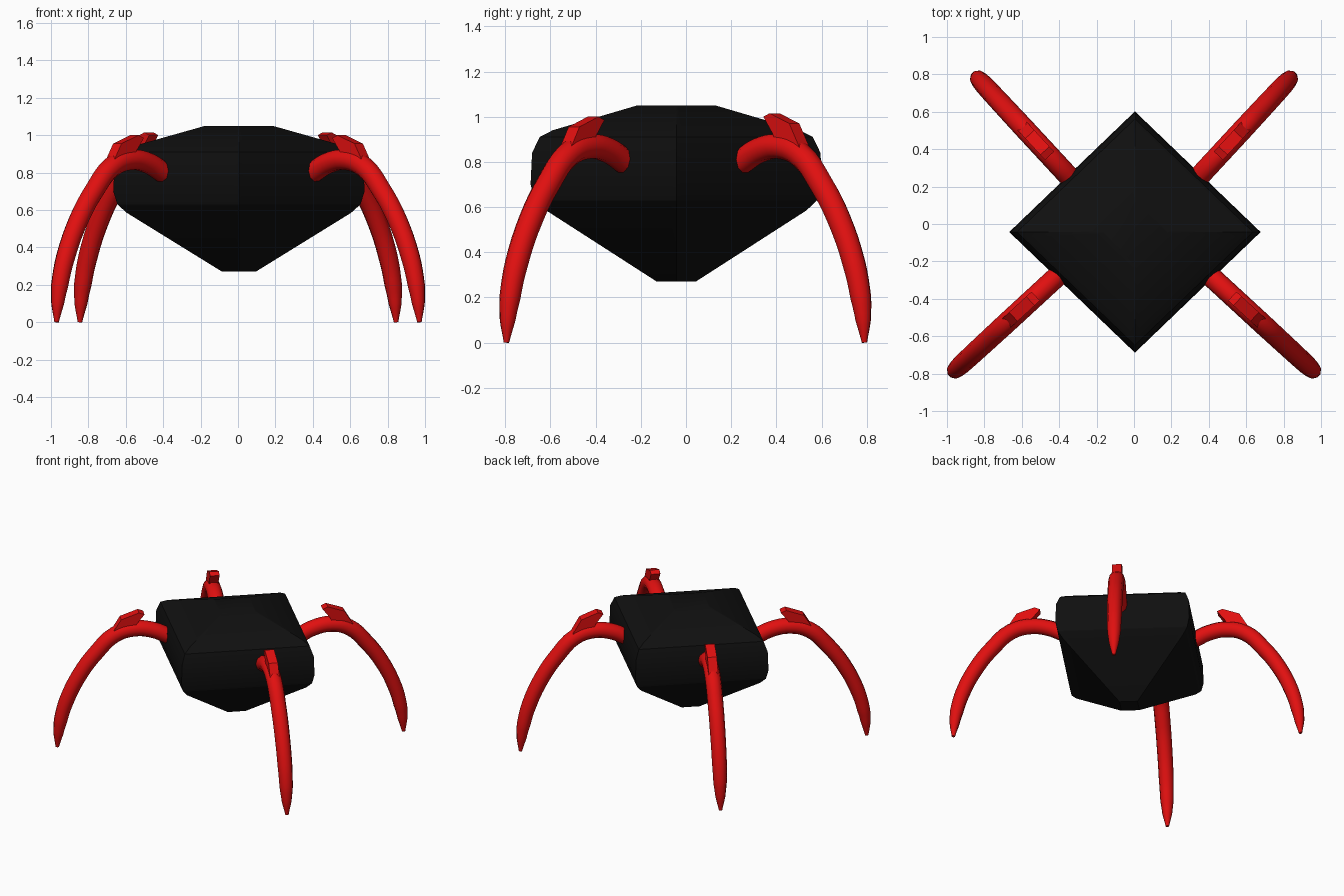
import bpy, bmesh, math
from mathutils import Vector

cube = bpy.data.objects.get("Cube")
if cube:
    bpy.data.objects.remove(cube, do_unlink=True)


def make_material(name, color):
    mat = bpy.data.materials.new(name)
    mat.use_nodes = True
    mat.diffuse_color = color
    mat.node_tree.nodes["Principled BSDF"].inputs["Base Color"].default_value = color
    return mat


BLACK = make_material("black", (0.005, 0.005, 0.005, 1))
RED = make_material("red", (0.75, 0.005, 0.005, 1))


def finish(name, bm, mat):
    bmesh.ops.recalc_face_normals(bm, faces=bm.faces)
    mesh = bpy.data.meshes.new(name)
    bm.to_mesh(mesh)
    bm.free()
    obj = bpy.data.objects.new(name, mesh)
    bpy.context.collection.objects.link(obj)
    mesh.materials.append(mat)
    smooth(obj, 25)
    return obj


def smooth(obj, degrees):
    bpy.ops.object.select_all(action='DESELECT')
    obj.select_set(True)
    bpy.context.view_layer.objects.active = obj
    bpy.ops.object.shade_smooth_by_angle(angle=math.radians(degrees))


# Body: diamond rings with clipped corners, lofted from top to bottom
def build_body():
    profile = [(0.18, 1.05), (0.57, 0.94), (0.63, 0.91), (0.665, 0.84),
               (0.672, 0.70), (0.65, 0.63), (0.60, 0.585), (0.09, 0.27)]
    bm = bmesh.new()
    rings = []
    for r, z in profile:
        clip = 0.04 * r
        ring = []
        for k in range(4):
            a = k * math.pi / 2
            out = Vector((math.cos(a), math.sin(a)))
            side = Vector((-out.y, out.x))
            for along, across in ((r - clip, -clip), (r, 0), (r - clip, clip)):
                p = out * along + side * across
                ring.append(bm.verts.new((p.x + 0.005, p.y * 0.96 - 0.043, z)))
        rings.append(ring)
    for upper, lower in zip(rings, rings[1:]):
        for i in range(len(upper)):
            j = (i + 1) % len(upper)
            bm.faces.new((upper[i], upper[j], lower[j], lower[i]))
    bm.faces.new(rings[0])
    bm.faces.new(rings[-1])
    finish("body", bm, BLACK)


# Leg: a tapering arched tube running from the body to a pointed foot
LEG_PATH = [(0, 0.80, 0.056), (0.14, 0.85, 0.056), (0.31, 0.868, 0.056),
            (0.48, 0.83, 0.056), (0.65, 0.70, 0.055), (0.79, 0.55, 0.054),
            (0.915, 0.35, 0.052), (0.97, 0.2, 0.047), (0.99, 0.1, 0.035),
            (1, 0, 0.012)]


def build_leg(name, start, foot):
    curve = bpy.data.curves.new(name, 'CURVE')
    curve.dimensions = '3D'
    curve.twist_mode = 'Z_UP'
    curve.bevel_depth = 1
    curve.bevel_resolution = 3
    curve.resolution_u = 4
    curve.use_fill_caps = True
    spline = curve.splines.new('BEZIER')
    spline.bezier_points.add(len(LEG_PATH) - 1)
    for point, (u, z, radius) in zip(spline.bezier_points, LEG_PATH):
        point.co = (*start.lerp(foot, u), z)
        point.radius = radius
        point.handle_left_type = point.handle_right_type = 'AUTO'
    obj = bpy.data.objects.new(name, curve)
    bpy.context.collection.objects.link(obj)
    curve.materials.append(RED)
    bpy.ops.object.select_all(action='DESELECT')
    obj.select_set(True)
    bpy.context.view_layer.objects.active = obj
    bpy.ops.object.convert(target='MESH')
    smooth(bpy.context.object, 40)


# Spur: a flat-sided horn on top of the leg, leaning back to the body
SPUR = [(0.52, 0.84), (0.43, 0.955), (0.27, 1.0), (0.22, 0.985),
        (0.29, 0.915), (0.33, 0.86)]


def build_spur(name, start, foot, lift):
    along = (foot - start).normalized()
    side = Vector((-along.y, along.x)) * 0.033
    bm = bmesh.new()
    walls = []
    for sign in (-1, 1):
        walls.append([bm.verts.new((*(start.lerp(foot, u) + side * sign), z + lift))
                      for u, z in SPUR])
        bm.faces.new(walls[-1])
    for i in range(len(SPUR)):
        j = (i + 1) % len(SPUR)
        bm.faces.new((walls[0][i], walls[0][j], walls[1][j], walls[1][i]))
    finish(name, bm, RED)


build_body()
for end, start, foot, lift in (("front", (0.40, -0.27), (0.97, -0.795), 0),
                               ("back", (0.34, 0.245), (0.845, 0.79), 0.015)):
    for label, sx in (("left", 1), ("right", -1)):
        a = Vector((start[0] * sx, start[1]))
        b = Vector((foot[0] * sx, foot[1]))
        build_leg(f"{end}_{label}_leg", a, b)
        build_spur(f"{end}_{label}_leg_spur", a, b, lift)
